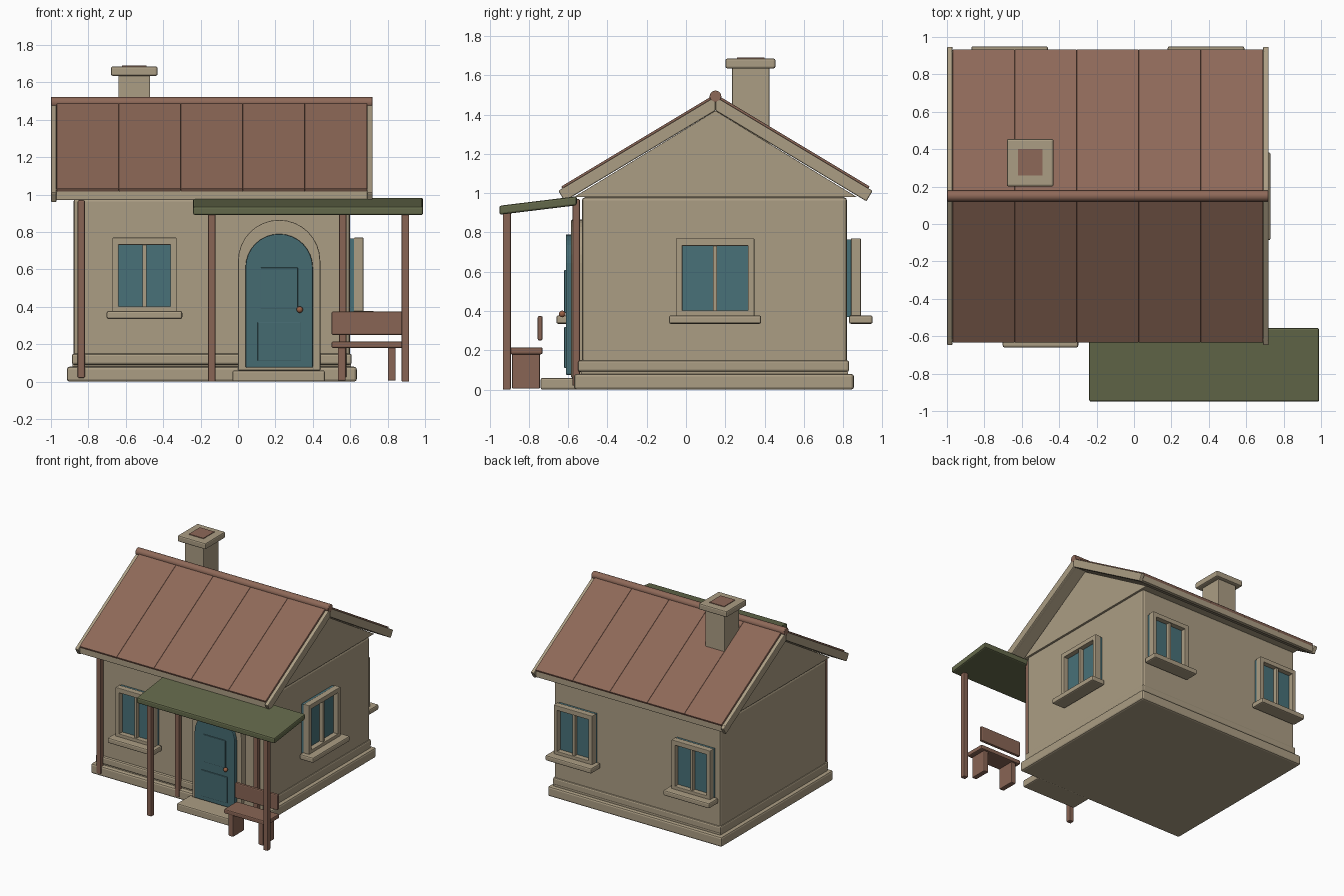
import bpy, bmesh, math
from mathutils import Matrix, Vector

cube = bpy.data.objects.get("Cube")
if cube:
    bpy.data.objects.remove(cube, do_unlink=True)


def material(name, r, g, b):
    m = bpy.data.materials.new(name)
    m.use_nodes = True
    m.diffuse_color = (r, g, b, 1)
    m.node_tree.nodes["Principled BSDF"].inputs["Base Color"].default_value = (r, g, b, 1)
    return m


plaster = material("beige_plaster", .41, .34, .23)
tile = material("terracotta", .27, .14, .098)
wood = material("brown_wood", .25, .13, .09)
teal = material("teal_paint", .06, .145, .165)
glass = material("teal_glass", .065, .165, .19)
green = material("olive_green", .127, .141, .069)
brass = material("copper", .32, .12, .06)


def finish(name, bm, mat, bevel=0.0, smooth=False):
    bmesh.ops.recalc_face_normals(bm, faces=bm.faces)
    mesh = bpy.data.meshes.new(name)
    bm.to_mesh(mesh)
    bm.free()
    mesh.materials.append(mat)
    obj = bpy.data.objects.new(name, mesh)
    bpy.context.collection.objects.link(obj)
    if bevel:
        mod = obj.modifiers.new("soft_edges", "BEVEL")
        mod.width, mod.segments, mod.limit_method = bevel, 2, "ANGLE"
    if smooth:
        bpy.ops.object.select_all(action="DESELECT")
        obj.select_set(True)
        bpy.context.view_layer.objects.active = obj
        bpy.ops.object.shade_smooth_by_angle()
    return obj


def boxes(name, ranges, mat, bevel=.006, place=Matrix()):
    """One object from boxes given as (x0, x1, y0, y1, z0, z1)."""
    bm = bmesh.new()
    for x0, x1, y0, y1, z0, z1 in ranges:
        mid = Matrix.Translation(((x0 + x1) / 2, (y0 + y1) / 2, (z0 + z1) / 2))
        size = Matrix.Diagonal((x1 - x0, y1 - y0, z1 - z0, 1))
        bmesh.ops.create_cube(bm, size=1, matrix=place @ mid @ size)
    return finish(name, bm, mat, bevel)


def box(name, x0, x1, y0, y1, z0, z1, mat, bevel=.006):
    return boxes(name, [(x0, x1, y0, y1, z0, z1)], mat, bevel)


def prism(name, profile, axis, start, end, mat, bevel=.006):
    """Extrude a 2D profile along x (profile = y, z) or y (profile = x, z)."""
    bm = bmesh.new()
    pts = [(start, a, b) if axis == "x" else (a, start, b) for a, b in profile]
    face = bm.faces.new([bm.verts.new(p) for p in pts])
    out = bmesh.ops.extrude_face_region(bm, geom=[face])
    move = Vector((end - start, 0, 0) if axis == "x" else (0, end - start, 0))
    bmesh.ops.translate(bm, vec=move, verts=[v for v in out["geom"] if isinstance(v, bmesh.types.BMVert)])
    return finish(name, bm, mat, bevel)


# Walls and plinth
box("walls", -.88, .60, -.53, .82, .05, .98, plaster, .018)
box("plinth", -.915, .635, -.57, .855, 0, .08, plaster, .014)
box("plinth_band", -.888, .608, -.55, .83, .09, .15, plaster, .012)
box("plinth_joint", -.884, .604, -.535, .825, .07, .1, plaster, 0)

# Gable and roof
RIDGE, SLOPE = .15, .6
prism("gable", [(RIDGE - .72, .98), (RIDGE + .72, .98), (RIDGE, 1.42)], "x", -.886, .606, plaster, .004)


def slope_slab(name, side, x0, x1, top, thick, reach, mat, bevel):
    length = math.hypot(1, SLOPE)
    eave = top - SLOPE * reach
    profile = [(0, top), (0, top - thick * length),
               (reach - thick * SLOPE / length, eave - thick / length), (reach, eave)]
    prism(name, [(RIDGE + side * d, z) for d, z in profile], "x", x0, x1, mat, bevel)


PANELS = 5
width = 1.66 / PANELS
for side, label in ((-1, "front"), (1, "back")):
    slope_slab(label + "_roof_deck", side, -.975, .695, 1.477, .045, .77, plaster, 0)
    for i in range(PANELS):
        x = -.97 + i * width
        slope_slab(f"{label}_roof_panel_{i + 1}", side, x, x + width, 1.505, .025, .785, tile, .004)
    for x, end in ((-1, "right"), (.69, "left")):
        slope_slab(f"{label}_{end}_bargeboard", side, x, x + .03, 1.492, .062, .80, plaster, .006)
    y = RIDGE + side * .76
    box(label + "_eave_fascia", -1, .72, y - .015, y + .015, .97, 1.03, plaster)

bm = bmesh.new()
bmesh.ops.create_cone(bm, cap_ends=True, segments=20, radius1=.03, radius2=.03, depth=1.72,
                      matrix=Matrix.Translation((-.14, RIDGE, 1.492)) @ Matrix.Rotation(math.pi / 2, 4, "Y"))
finish("roof_ridge", bm, tile, .004, True)

# Chimney
box("chimney_stack", -.64, -.47, .235, .425, 1.25, 1.645, plaster)
box("chimney_cap", -.68, -.43, .2, .455, 1.635, 1.685, plaster, .01)
box("chimney_flue", -.62, -.49, .26, .40, 1.67, 1.69, tile, 0)


# Windows, built facing -y and turned to their wall
def window(label, x, y, turn, half, sill):
    place = Matrix.Translation((x, y, 0)) @ Matrix.Rotation(math.radians(turn), 4, "Z")
    low, high, rim, back, face = .37, .77, .033, -.02, -.07
    boxes(label + "_window_glass", [(-half + .005, half - .005, -.03, .01, low, high - .005)], glass, 0, place)
    boxes(label + "_window_frame", [
        (-half, rim - half, face, back, low, high),
        (half - rim, half, face, back, low, high),
        (-.011, .011, face + .01, back, low, high),
        (-half, half, face, back, high - rim - .005, high),
        (-half, half, face, back, low, low + rim)], plaster, .004, place)
    boxes(label + "_window_sill", [(-sill, sill, -.13, -.01, .335, .378)], plaster, .01, place)


window("front", -.5, -.53, 0, .172, .202)
window("side", .60, .148, 90, .20, .235)
window("back_right", -.665, .82, 180, .172, .205)
window("back_left", .385, .82, 180, .172, .205)


# Arched door
def arch(x, half, bottom, spring):
    turns = [math.pi * i / 16 for i in range(17)]
    curve = [(x + half * math.cos(a), spring + half * math.sin(a)) for a in turns]
    return [(x - half, bottom), (x + half, bottom)] + curve


prism("door_surround", arch(.22, .22, .06, .645), "y", -.585, -.52, plaster)
prism("door", arch(.22, .18, .075, .61), "y", -.612, -.57, teal)
box("door_upper_panel", .12, .32, -.62, -.60, .39, .61, teal, .004)
box("door_lower_panel", .105, .335, -.62, -.60, .11, .32, teal, .004)
bm = bmesh.new()
bmesh.ops.create_uvsphere(bm, u_segments=16, v_segments=10, radius=.017, matrix=Matrix.Translation((.33, -.63, .385)))
finish("door_knob", bm, brass, 0, True)
box("door_step", -.03, .465, -.74, -.55, 0, .06, plaster, .01)

# Porch posts and canopy
for i, x in enumerate((-.838, -.14, .56)):
    box(f"wall_post_{i + 1}", x - .019, x + .019, -.578, -.54, .02, .97, wood)
for x, end in ((-.14, "right"), (.895, "left")):
    box(end + "_porch_post", x - .02, x + .02, -.932, -.892, 0, .91, wood)
prism("porch_canopy", [(-.95, .89), (-.556, .938), (-.556, .984), (-.95, .936)], "x", -.24, .99, green, .01)

# Bench
box("bench_seat", .5, .88, -.895, -.73, .18, .215, wood, .008)
box("bench_back", .5, .88, -.755, -.73, .25, .375, wood, .008)
for x, end in ((.555, "right"), (.822, "left")):
    box(end + "_bench_leg", x - .021, x + .021, -.885, -.743, .005, .185, wood)
